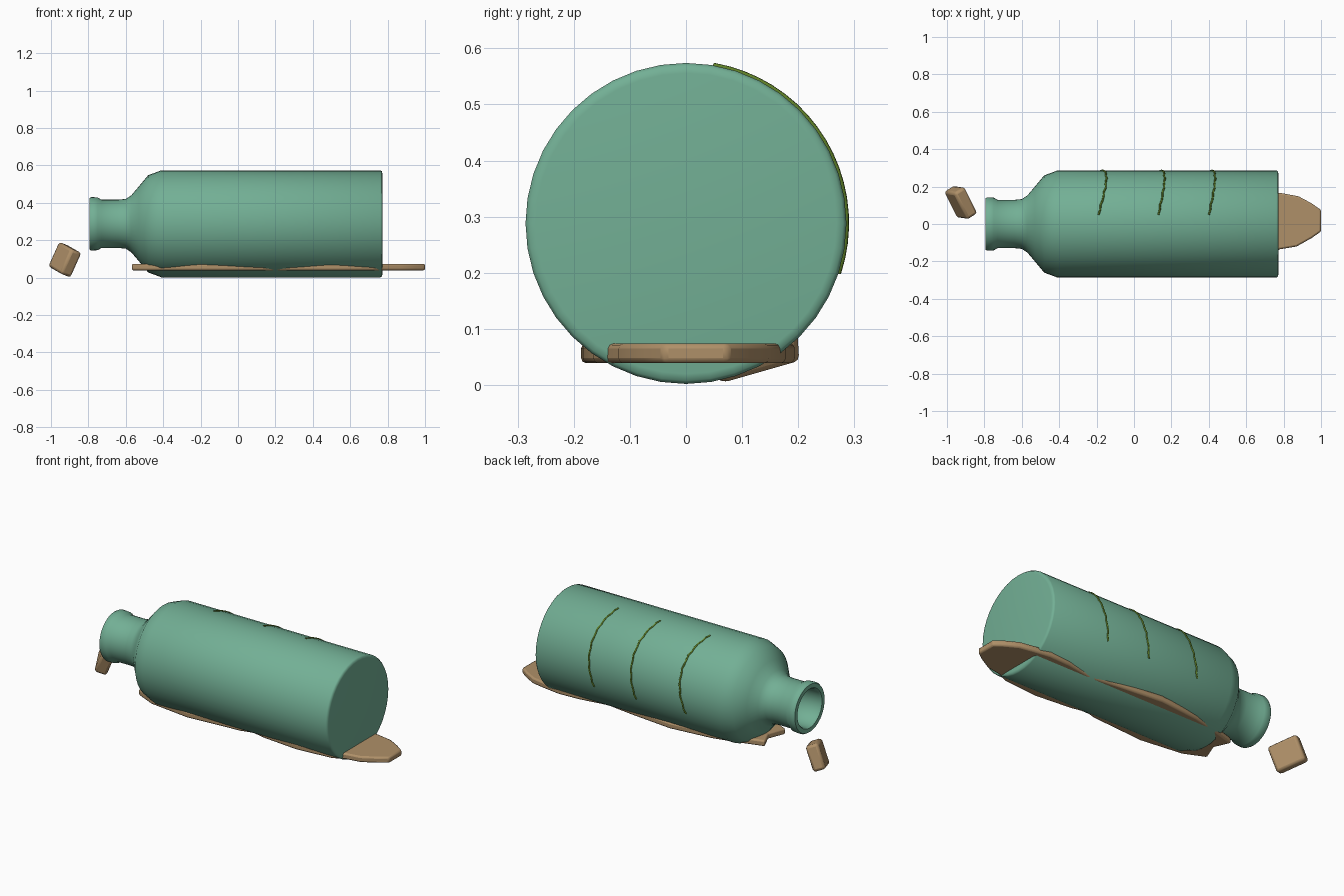
import bpy, bmesh, math
from mathutils import Vector, Matrix

cube = bpy.data.objects.get("Cube")
if cube:
    bpy.data.objects.remove(cube, do_unlink=True)


def material(name, rgb):
    m = bpy.data.materials.new(name)
    m.use_nodes = True
    m.diffuse_color = (*rgb, 1)
    m.node_tree.nodes["Principled BSDF"].inputs["Base Color"].default_value = (*rgb, 1)
    return m


glass = material("sea green glass", (0.17, 0.43, 0.30))
wood = material("pale wood", (0.43, 0.28, 0.14))
moss = material("moss green", (0.11, 0.21, 0.02))


def finish(name, bm, mat, angle=40, bevel=0, segments=2):
    """Turn a bmesh into a shaded object, with optional rounded edges."""
    bmesh.ops.recalc_face_normals(bm, faces=bm.faces[:])
    mesh = bpy.data.meshes.new(name)
    bm.to_mesh(mesh)
    bm.free()
    mesh.materials.append(mat)
    ob = bpy.data.objects.new(name, mesh)
    bpy.context.collection.objects.link(ob)
    if bevel:
        mod = ob.modifiers.new("rounded edges", "BEVEL")
        mod.width, mod.segments = bevel, segments
    bpy.ops.object.select_all(action="DESELECT")
    ob.select_set(True)
    bpy.context.view_layer.objects.active = ob
    bpy.ops.object.shade_smooth_by_angle(angle=math.radians(angle))
    return ob


AXIS_Z, RADIUS, SIDES = 0.288, 0.286, 40

# Bottle: (x, radius) profile from the base, over the lip, and back inside
profile = [(0.772, 0), (0.772, 0.268), (0.77, 0.28), (0.762, RADIUS), (-0.41, RADIUS),
           (-0.48, 0.26), (-0.53, 0.2), (-0.57, 0.153), (-0.6, 0.133), (-0.64, 0.129),
           (-0.73, 0.129), (-0.75, 0.141), (-0.785, 0.143), (-0.795, 0.137),
           (-0.795, 0.113), (-0.785, 0.106), (-0.6, 0.106), (-0.48, 0.235),
           (-0.41, 0.262), (0.74, 0.262), (0.74, 0)]
bm = bmesh.new()
verts = [bm.verts.new((x, 0, AXIS_Z + r)) for x, r in profile]
edges = [bm.edges.new(pair) for pair in zip(verts, verts[1:])]
bmesh.ops.spin(bm, geom=verts + edges, cent=(0, 0, AXIS_Z), axis=(1, 0, 0),
               angle=math.tau, steps=SIDES, use_duplicate=False)
bmesh.ops.remove_doubles(bm, verts=bm.verts[:], dist=0.0005)
finish("bottle", bm, glass, 50)

# Driftwood plank: wavy outline, back edge then front edge
outline = [(-0.57, 0.09), (-0.4, 0.14), (-0.28, 0.168), (-0.03, 0.194), (0.23, 0.168),
           (0.4, 0.145), (0.57, 0.172), (0.7, 0.178), (0.8, 0.163), (0.88, 0.148),
           (0.95, 0.11), (1.0, 0.075), (1.0, -0.04), (0.95, -0.075), (0.87, -0.12),
           (0.78, -0.135), (0.72, -0.165), (0.5, -0.184), (0.28, -0.163), (0.2, -0.145),
           (0.13, -0.163), (-0.2, -0.187), (-0.45, -0.155), (-0.57, -0.1), (-0.53, 0)]
bm = bmesh.new()
base = bm.faces.new([bm.verts.new((x, y, 0.039)) for x, y in outline])
top = bmesh.ops.extrude_face_region(bm, geom=[base])["geom"]
bmesh.ops.translate(bm, vec=(0, 0, 0.035), verts=[g for g in top if isinstance(g, bmesh.types.BMVert)])
finish("driftwood_plank", bm, wood, 45, 0.009)

# Stopper: a rounded wooden block lying beside the mouth
long_axis = Vector((-0.07, 0.14, 0.04)).normalized()
thin_axis = long_axis.cross(Vector((-0.045, -0.01, -0.125))).normalized()
down_axis = thin_axis.cross(long_axis)
bm = bmesh.new()
bmesh.ops.create_cube(bm, size=1)
turn = Matrix((long_axis, down_axis, thin_axis)).transposed().to_4x4()
place = Matrix.Translation((-0.926, 0.115, 0.096))
bmesh.ops.transform(bm, matrix=place @ turn @ Matrix.Diagonal((0.165, 0.145, 0.07, 1)), verts=bm.verts[:])
finish("stopper", bm, wood, 30, 0.015)

# Moss strands: thin bowed lines across the upper back of the bottle
STEPS = 18
for number, (x, bow) in enumerate([(-0.19, 0.042), (0.13, 0.034), (0.4, 0.034)], 1):
    curve = bpy.data.curves.new(f"moss_strand_{number}", "CURVE")
    curve.dimensions = "3D"
    curve.bevel_depth, curve.bevel_resolution = 0.005, 1
    curve.use_fill_caps = True
    line = curve.splines.new("POLY")
    line.points.add(STEPS)
    for i, point in enumerate(line.points):
        t = i / STEPS
        a = math.radians(80 - 98 * t)
        wobble = 0.003 * math.sin(i * 2.3)
        point.co = (x + bow * math.sin(math.pi * t) + wobble,
                    RADIUS * math.cos(a), AXIS_Z + RADIUS * math.sin(a), 1)
    curve.materials.append(moss)
    bpy.context.collection.objects.link(bpy.data.objects.new(curve.name, curve))
